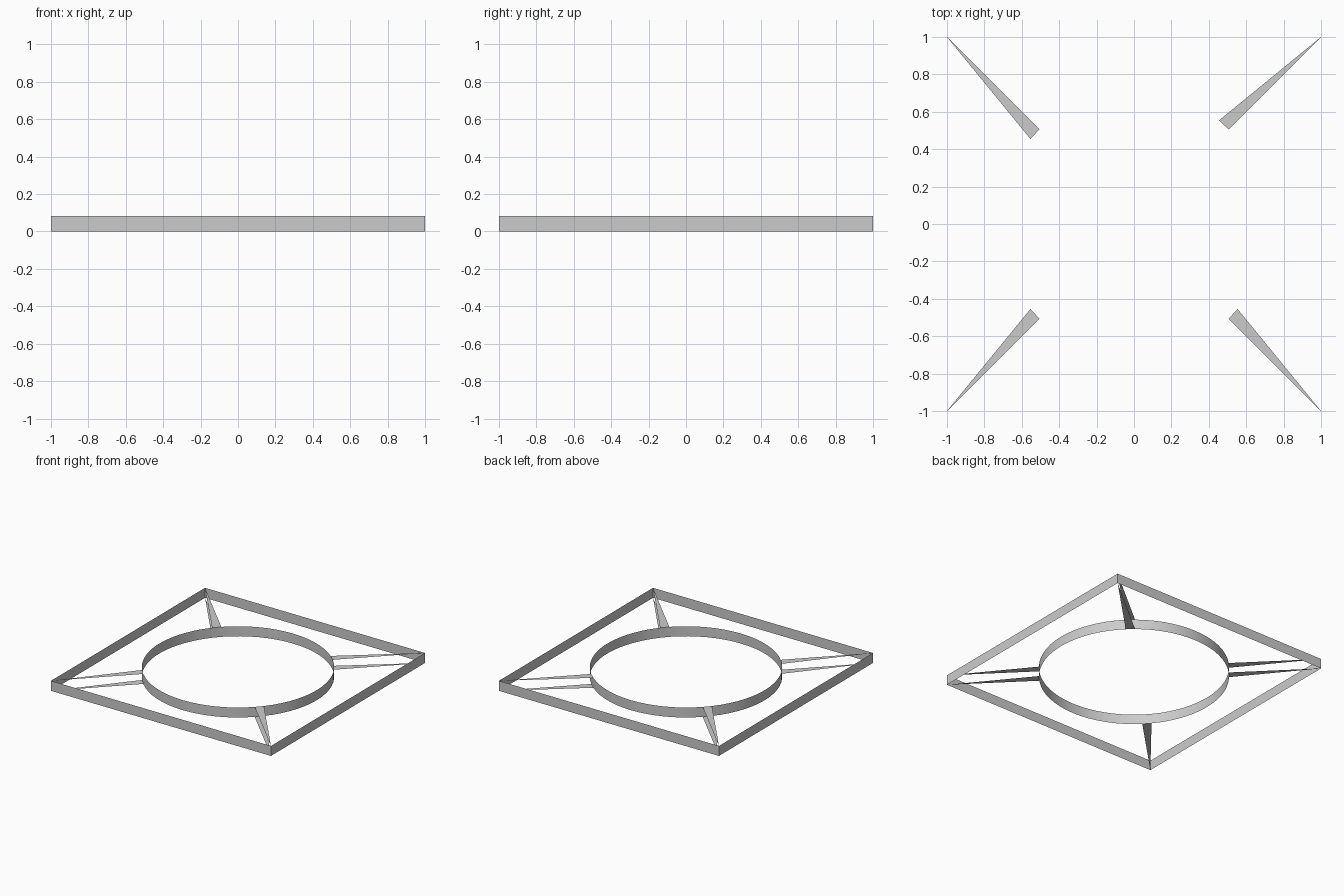
import bpy
from math import cos, sin, pi, sqrt

HEIGHT = 0.082
RING_RADIUS = 0.716
SEGMENTS = 64
STEP = 2 * pi / SEGMENTS

cube = bpy.data.objects.get("Cube")
if cube:
    bpy.data.objects.remove(cube, do_unlink=True)

grey = bpy.data.materials.new("light grey")
grey.use_nodes = True
grey.diffuse_color = (0.6, 0.6, 0.6, 1)
grey.node_tree.nodes["Principled BSDF"].inputs["Base Color"].default_value = (0.6, 0.6, 0.6, 1)


def open_wall(name, sides, radius, turn=0):
    """Upright sheet following a regular polygon, open above and below."""
    bpy.ops.mesh.primitive_cylinder_add(
        vertices=sides, radius=radius, depth=HEIGHT, end_fill_type='NOTHING',
        location=(0, 0, HEIGHT / 2), rotation=(0, 0, turn))
    wall = bpy.context.object
    wall.name = name
    wall.data.materials.append(grey)
    return wall


def on_ring(angle, z):
    return (RING_RADIUS * cos(angle), RING_RADIUS * sin(angle), z)


# Square outer frame and round inner ring
open_wall("outer_frame", 4, sqrt(2), pi / 4)
open_wall("inner_ring", SEGMENTS, RING_RADIUS)
bpy.ops.object.shade_smooth_by_angle()

# Tapered spokes: a flat triangle at the top and bottom of each corner,
# each spanning one ring segment beside the diagonal
corners = [("back_left", 1, 1, 1), ("back_right", -1, 1, 1),
           ("front_right", -1, -1, -1), ("front_left", 1, -1, 1)]
for name, x, y, side in corners:
    diagonal = {(1, 1): 1, (-1, 1): 3, (-1, -1): 5, (1, -1): 7}[x, y] * pi / 4
    low, high = sorted((diagonal, diagonal + side * STEP))
    verts, faces = [], []
    for z in (HEIGHT, 0):
        start = len(verts)
        verts += [(x, y, z), on_ring(high, z), on_ring(low, z)]
        face = (start, start + 1, start + 2)
        faces.append(face if z else face[::-1])
    mesh = bpy.data.meshes.new(name + "_spoke")
    mesh.from_pydata(verts, [], faces)
    mesh.materials.append(grey)
    spoke = bpy.data.objects.new(name + "_spoke", mesh)
    bpy.context.collection.objects.link(spoke)
